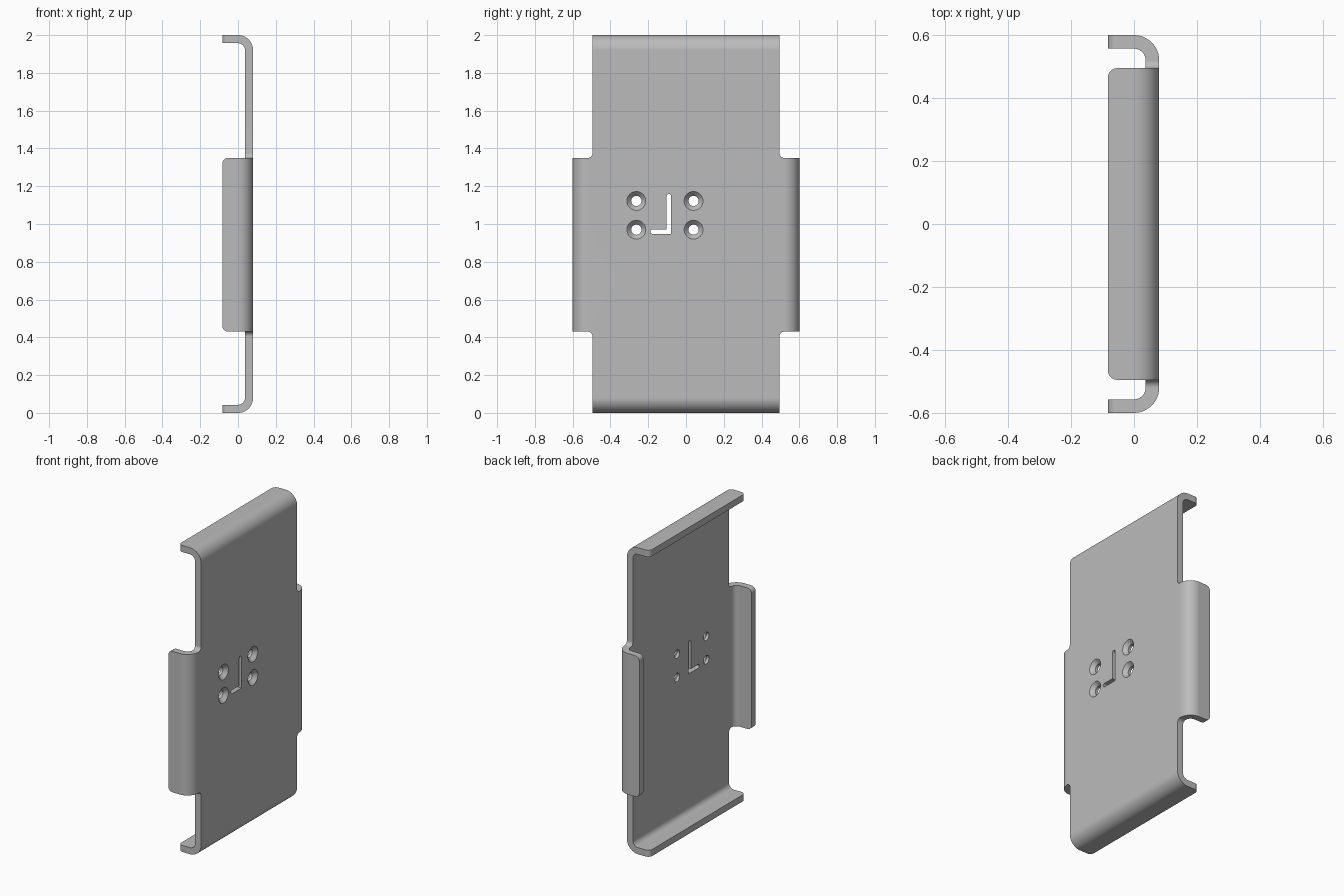
import bpy, bmesh
from math import sin, cos, pi

if "Cube" in bpy.data.objects:
    bpy.data.objects.remove(bpy.data.objects["Cube"], do_unlink=True)

FACE, T, R, LIP = 0.08, 0.043, 0.08, -0.083   # outer face x, thickness, bend radius, lip x
PLATE_Y, WING_Y = 0.495, 0.6
MID, TALL = 1.0, 1.0
WING_LOW, WING_HIGH = 0.43, 1.35
FILLET = 0.025

metal = bpy.data.materials.new("matte grey metal")
metal.use_nodes = True
GREY = (0.5, 0.5, 0.5, 1)
metal.diffuse_color = GREY
metal.node_tree.nodes["Principled BSDF"].inputs["Base Color"].default_value = GREY


def arc(cx, cy, r, a0, a1, n=12):
    """Points on an arc, angles in quarter turns."""
    angles = [(a0 + (a1 - a0) * i / n) * pi / 2 for i in range(n + 1)]
    return [(cx + r * cos(a), cy + r * sin(a)) for a in angles]


def prism(name, points, place, start, end, corner=None):
    """Sweep a 2D outline from start to end; place maps (a, b, depth) to xyz."""
    bm = bmesh.new()
    loops = [[bm.verts.new(place(a, b, d)) for a, b in points] for d in (start, end)]
    bm.faces.new(loops[0])
    bm.faces.new(loops[1][::-1])
    for i in range(len(points)):
        j = (i + 1) % len(points)
        bm.faces.new((loops[0][i], loops[1][i], loops[1][j], loops[0][j]))
    if corner:   # round the free corners of a lip, across its thickness
        tips = [e for e in bm.edges if all(abs(v.co.x - LIP) < 1e-5 for v in e.verts)
                and e.calc_length() < 2 * T]
        bmesh.ops.bevel(bm, geom=tips, offset=corner, segments=6, profile=0.5, affect='EDGES')
    bmesh.ops.recalc_face_normals(bm, faces=bm.faces[:])
    mesh = bpy.data.meshes.new(name)
    bm.to_mesh(mesh)
    bm.free()
    mesh.materials.append(metal)
    ob = bpy.data.objects.new(name, mesh)
    bpy.context.collection.objects.link(ob)
    return ob


def combine(target, tool, operation):
    bpy.context.view_layer.objects.active = target
    mod = target.modifiers.new(operation.lower(), 'BOOLEAN')
    mod.operation, mod.solver, mod.object = operation, 'EXACT', tool
    tool.hide_render = True
    bpy.ops.object.modifier_apply(modifier=mod.name)
    bpy.data.objects.remove(tool, do_unlink=True)


def across(y, z, x):
    return (x, y, z)


# Flat cross-shaped plate with filleted notches
edge = WING_Y - R
top, low = 2 * TALL - R, R
right = [(PLATE_Y, low)]
right += arc(PLATE_Y + FILLET, WING_LOW - FILLET, FILLET, 2, 1, 8)
right += arc(PLATE_Y + FILLET, WING_HIGH + FILLET, FILLET, 3, 2, 8)
right += [(PLATE_Y, top)]
outline = right + [(-y, z) for y, z in reversed(right)]
bracket = prism("bracket_plate", outline, across, FACE - T, FACE)

# Bent lips: outline is (distance outward from the bend line, x)
lip = arc(0, FACE - R, R, 1, 0) + [(R, LIP), (R - T, LIP)]
lip += arc(0, FACE - R, R - T, 0, 1)
for side in (1, -1):
    end_lip = prism("end_lip", lip,
                    lambda a, x, d: (x, d, MID + side * (TALL - R + a)),
                    -PLATE_Y, PLATE_Y, 0.03)
    combine(bracket, end_lip, 'UNION')
    wing = prism("side_lip", lip,
                 lambda a, x, d: (x, side * (edge + a), d),
                 WING_LOW, WING_HIGH, 0.03)
    combine(bracket, wing, 'UNION')


# Countersunk screw holes
def screw_cutter(y, z):
    bm = bmesh.new()
    rings = []
    for x, r in ((0, 0.027), (0.056, 0.027), (FACE, 0.05), (0.1, 0.05)):
        rings.append([bm.verts.new((x, *p)) for p in arc(y, z, r, 0, 4, 32)[:-1]])
    bm.faces.new(rings[0])
    bm.faces.new(rings[-1])
    for a, b in zip(rings, rings[1:]):
        for i in range(32):
            j = (i + 1) % 32
            bm.faces.new((a[i], a[j], b[j], b[i]))
    bmesh.ops.recalc_face_normals(bm, faces=bm.faces[:])
    mesh = bpy.data.meshes.new("screw_cutter")
    bm.to_mesh(mesh)
    bm.free()
    mesh.materials.append(metal)
    ob = bpy.data.objects.new("screw_cutter", mesh)
    bpy.context.collection.objects.link(ob)
    return ob


for y in (-0.263, 0.04):
    for z in (0.97, 1.122):
        combine(bracket, screw_cutter(y, z), 'DIFFERENCE')

# Angled slot with rounded ends
W = 0.012
slot = [(-0.079, 0.947)] + arc(-0.091, 1.147, W, 0, 2, 8)
slot += [(-0.103, 0.971)] + arc(-0.176, 0.959, W, 1, 3, 8)
combine(bracket, prism("slot_cutter", slot, across, 0, 0.1), 'DIFFERENCE')

# Smooth bends, crisp edges, flat plate shading
bpy.ops.object.select_all(action='DESELECT')
bracket.select_set(True)
bpy.context.view_layer.objects.active = bracket
bpy.ops.object.shade_smooth_by_angle(angle=pi / 6)
weighted = bracket.modifiers.new("flat plate shading", 'WEIGHTED_NORMAL')
weighted.keep_sharp = True
bracket.name = "bracket"
